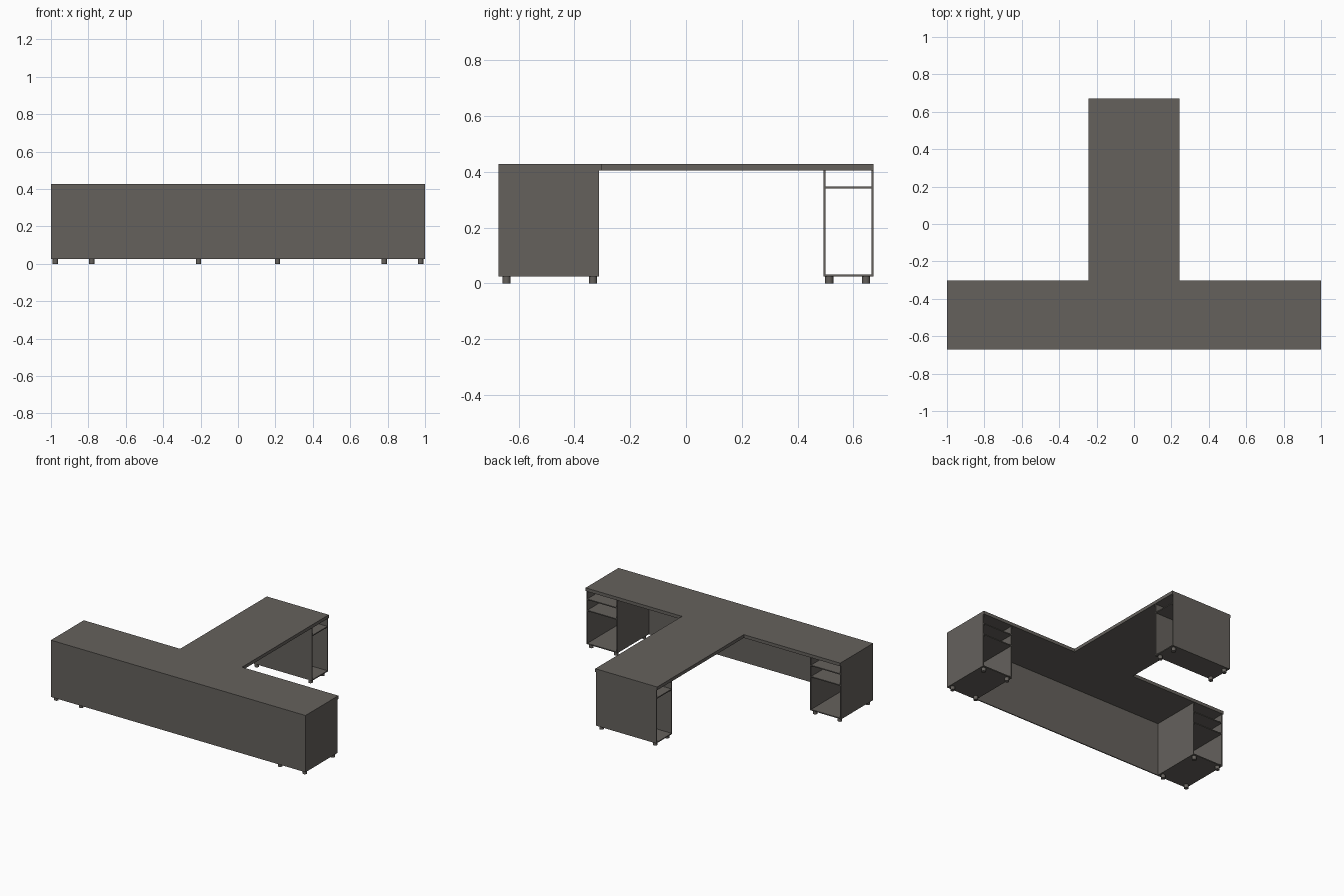
import bpy, bmesh
from mathutils import Matrix

if "Cube" in bpy.data.objects:
    bpy.data.objects.remove(bpy.data.objects["Cube"])

mat = bpy.data.materials.new("dark taupe laminate")
mat.diffuse_color = (0.13, 0.12, 0.108, 1)
mat.use_nodes = True
mat.node_tree.nodes["Principled BSDF"].inputs["Base Color"].default_value = mat.diffuse_color


def finish(name, bm):
    bmesh.ops.recalc_face_normals(bm, faces=bm.faces)
    me = bpy.data.meshes.new(name)
    bm.to_mesh(me)
    bm.free()
    me.materials.append(mat)
    ob = bpy.data.objects.new(name, me)
    bpy.context.collection.objects.link(ob)
    return ob


def box(name, x0, x1, y0, y1, z0, z1):
    bm = bmesh.new()
    bmesh.ops.create_cube(bm, size=1)
    for v in bm.verts:
        v.co = ((x0 + x1) / 2 + v.co.x * (x1 - x0),
                (y0 + y1) / 2 + v.co.y * (y1 - y0),
                (z0 + z1) / 2 + v.co.z * (z1 - z0))
    return finish(name, bm)


def foot(name, x, y):
    bm = bmesh.new()
    bmesh.ops.create_cone(bm, cap_ends=True, segments=16, radius1=0.0145, radius2=0.0145,
                          depth=FLOOR, matrix=Matrix.Translation((x, y, FLOOR / 2)))
    ob = finish(name, bm)
    for p in ob.data.polygons:
        p.use_smooth = abs(p.normal.z) < 0.5


FLOOR, UNDER, TOP = 0.025, 0.405, 0.428
T = 0.007           # panel thickness
FRONT, BACK = -0.671, 0.671
MAIN_BACK = -0.312  # open face of the side pedestals

# T-shaped worktop: outline extruded upwards
bm = bmesh.new()
half = [(1, FRONT), (1, -0.302), (0.243, -0.302), (0.243, BACK)]
outline = half + [(-x, y) for x, y in reversed(half)]
face = bm.faces.new([bm.verts.new((x, y, UNDER)) for x, y in outline])
ext = bmesh.ops.extrude_face_region(bm, geom=[face])
bmesh.ops.translate(bm, vec=(0, 0, TOP - UNDER),
                    verts=[g for g in ext["geom"] if isinstance(g, bmesh.types.BMVert)])
finish("worktop", bm)

# full-width front panel
box("front_panel", -1, 1, FRONT, FRONT + T, FLOOR, UNDER)

# two side pedestals, open to the back
for side, s in (("left", -1), ("right", 1)):
    def span(a, b):
        return sorted((s * a, s * b))
    y0 = FRONT + T
    box(side + "_outer_wall", *span(1 - T, 1), y0, MAIN_BACK, FLOOR, UNDER)
    box(side + "_inner_wall", *span(0.757, 0.757 + T), y0, MAIN_BACK, FLOOR, UNDER)
    for part, z in (("floor", FLOOR), ("lower_shelf", 0.26), ("upper_shelf", 0.34)):
        box(f"{side}_{part}", *span(0.757 + T, 1 - T), y0, MAIN_BACK, z, z + T)
    for x in (0.782, 0.976):
        for y in (-0.643, -0.333):
            foot(side + "_foot", s * x, y)

# end pedestal, open through both sides
W, Y0 = 0.237, 0.493
box("end_inner_wall", -W, W, Y0, Y0 + T, FLOOR, UNDER)
box("end_outer_wall", -W, W, BACK - T, BACK, FLOOR, UNDER)
for part, z in (("floor", FLOOR), ("shelf", 0.34)):
    box("end_" + part, -W, W, Y0 + T, BACK - T, z, z + T)
for x in (-0.211, 0.211):
    for y in (0.513, 0.645):
        foot("end_foot", x, y)
